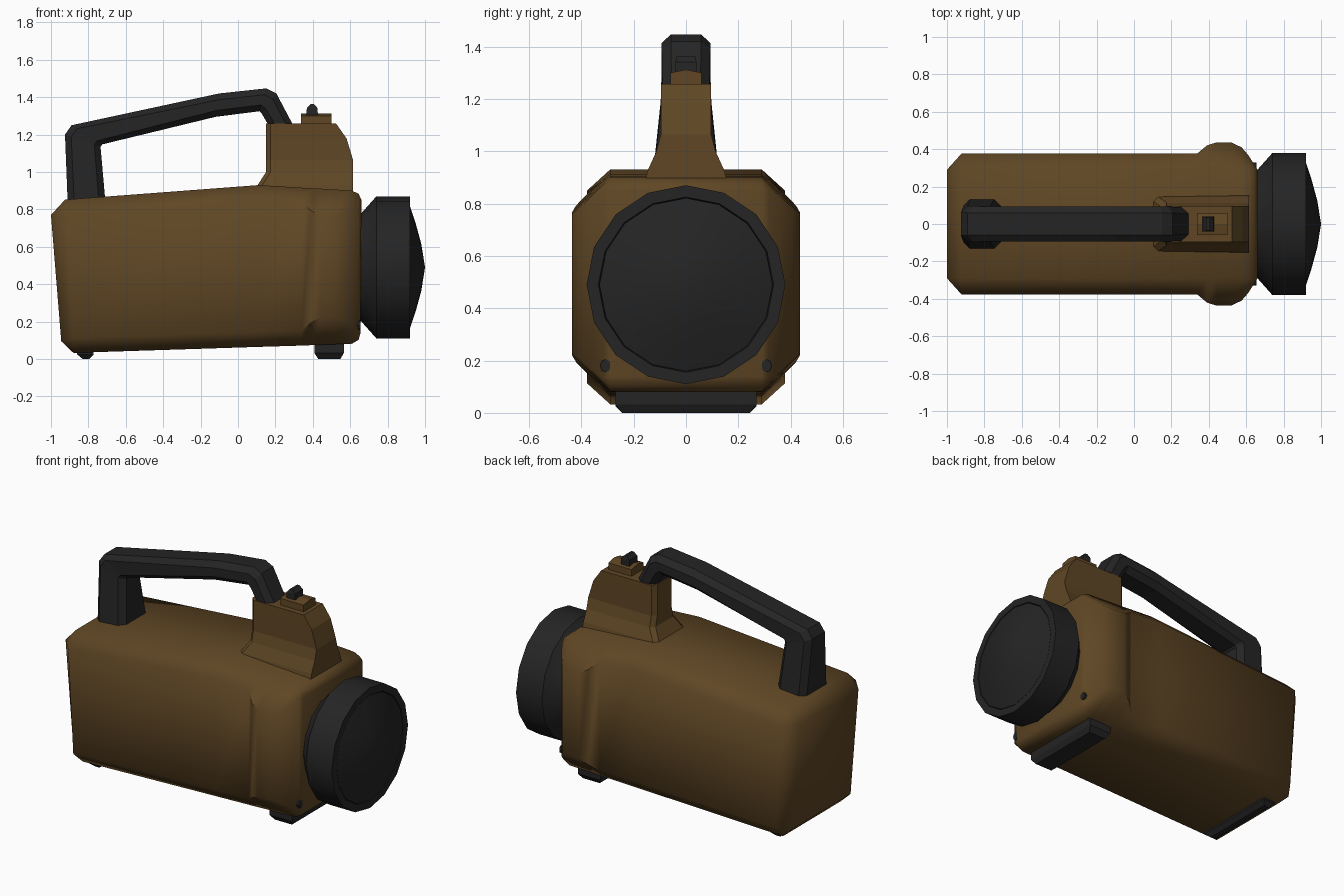
import bpy, bmesh, math
from mathutils import Vector

if "Cube" in bpy.data.objects:
    bpy.data.objects.remove(bpy.data.objects["Cube"])


def material(name, rgb):
    m = bpy.data.materials.new(name)
    m.diffuse_color = (*rgb, 1)
    m.use_nodes = True
    m.node_tree.nodes["Principled BSDF"].inputs["Base Color"].default_value = m.diffuse_color
    return m


BROWN = material("brown_plastic", (0.115, 0.062, 0.018))
BLACK = material("black_rubber", (0.018, 0.018, 0.018))


def loft(name, rings, mat, smooth=0):
    """Skin a list of equal-length point rings, cap the ends, smooth edges below an angle."""
    bm = bmesh.new()
    rows = [[bm.verts.new(p) for p in ring] for ring in rings]
    n = len(rows[0])
    for a, b in zip(rows, rows[1:]):
        for i in range(n):
            j = (i + 1) % n
            bm.faces.new((a[i], a[j], b[j], b[i]))
    bm.faces.new(rows[0])
    bm.faces.new(rows[-1])
    bmesh.ops.remove_doubles(bm, verts=bm.verts, dist=0.0005)
    bmesh.ops.recalc_face_normals(bm, faces=bm.faces)
    bm.normal_update()
    if smooth:
        for f in bm.faces:
            f.smooth = True
        for e in bm.edges:
            e.smooth = e.calc_face_angle(0) < math.radians(smooth)
    me = bpy.data.meshes.new(name)
    bm.to_mesh(me)
    bm.free()
    me.materials.append(mat)
    ob = bpy.data.objects.new(name, me)
    bpy.context.collection.objects.link(ob)
    return ob


def mirrored(half):
    return half + [(x, -y, z) for x, y, z in reversed(half)]


# Body: chamfered sections along x (x top, x bottom, z top, z bottom, half width, chamfer height)
def body_ring(xt, xb, zt, zb, w, d):
    def x_at(z):
        return xb + (xt - xb) * (z - zb) / (zt - zb)
    return mirrored([(xt, 0.29, zt), (x_at(zt - d), w, zt - d),
                     (x_at(zb + d), w, zb + d), (xb, 0.29, zb)])


body_sections = [
    (-1.0, -0.945, 0.77, 0.095, 0.29, 0),
    (-0.925, -0.88, 0.852, 0.033, 0.378, 0.08),
    (0.11, 0.11, 0.93, 0.065, 0.378, 0.08),
    (0.34, 0.34, 0.916, 0.072, 0.378, 0.08),
    (0.39, 0.39, 0.913, 0.074, 0.42, 0.12),
    (0.44, 0.44, 0.911, 0.076, 0.436, 0.145),
    (0.52, 0.52, 0.906, 0.079, 0.436, 0.145),
    (0.575, 0.575, 0.903, 0.08, 0.41, 0.125),
    (0.61, 0.61, 0.90, 0.082, 0.37, 0.09),
    (0.645, 0.645, 0.883, 0.103, 0.315, 0.03),
    (0.66, 0.655, 0.85, 0.14, 0.29, 0),
]
loft("body", [body_ring(*s) for s in body_sections], BROWN, 50)


# Lamp head: bezel and domed lens, 16-sided, turned about the x axis
def disc(x, r, n=16):
    return [(x, r * math.sin(math.tau * i / n), 0.49 + r * math.cos(math.tau * i / n))
            for i in range(n)]


loft("bezel", [disc(x, r) for x, r in
               [(0.64, 0.28), (0.66, 0.29), (0.74, 0.38), (0.92, 0.38), (0.92, 0.335), (0.90, 0.33)]],
     BLACK, 35)
loft("lens", [disc(x, r) for x, r in
              [(0.89, 0.331), (0.918, 0.331), (0.95, 0.235), (0.98, 0.125), (1.0, 0.0002)]],
     BLACK, 40)


# Handle: octagonal section swept between outer and inner profile points
def handle_ring(outer, inner, w):
    o, i = Vector((outer[0], 0, outer[1])), Vector((inner[0], 0, inner[1]))
    c = 0.035
    u = (i - o).normalized() * c
    pts = [(o, w - c), (o + u, w), (i - u, w), (i, w - c)]
    return mirrored([(p.x, y, p.z) for p, y in pts])


handle_sections = [
    ((-0.91, 0.82), (-0.708, 0.83), 0.135),
    ((-0.925, 1.20), (-0.735, 1.135), 0.097),
    ((-0.89, 1.25), (-0.725, 1.148), 0.095),
    ((-0.10, 1.42), (-0.12, 1.295), 0.093),
    ((0.15, 1.447), (0.115, 1.325), 0.093),
    ((0.205, 1.42), (0.127, 1.312), 0.093),
    ((0.295, 1.25), (0.172, 1.235), 0.09),
    ((0.31, 1.22), (0.19, 1.20), 0.08),
]
loft("handle", [handle_ring(*s) for s in handle_sections], BLACK)


# Handle mount: flared tower, chamfered at the back (z, back x, front x, half width)
mount_sections = [
    (0.88, 0.09, 0.615, 0.158), (0.93, 0.105, 0.615, 0.145), (1.0, 0.15, 0.615, 0.113),
    (1.065, 0.15, 0.615, 0.096), (1.18, 0.15, 0.58, 0.095), (1.258, 0.15, 0.525, 0.095),
]
loft("handle_mount",
     [mirrored([(b, w - 0.025, z), (b + 0.025, w, z), (f, w, z)]) for z, b, f, w in mount_sections],
     BROWN)


def box_ring(x0, x1, w, z):
    return mirrored([(x0, w, z), (x1, w, z)])


# Switch housing with a slightly ridged top, and the switch itself
loft("switch_housing",
     [[(x, -0.06, 1.25), (x, -0.06, 1.30), (x, 0, 1.312), (x, 0.06, 1.30), (x, 0.06, 1.25)]
      for x in (0.338, 0.50)], BROWN)
loft("switch", [box_ring(0.365, 0.428, 0.04, 1.29), box_ring(0.368, 0.425, 0.04, 1.342),
                box_ring(0.388, 0.405, 0.035, 1.364)], BLACK)

# Feet: strips across the underside
loft("front_foot", [box_ring(0.43, 0.548, 0.245, 0), box_ring(0.408, 0.566, 0.27, 0.033),
                    box_ring(0.408, 0.566, 0.27, 0.10)], BLACK)
loft("rear_foot", [box_ring(-0.83, -0.795, 0.245, 0), box_ring(-0.86, -0.772, 0.27, 0.025),
                   box_ring(-0.86, -0.772, 0.27, 0.06)], BLACK)

# Screws at the lower front corners
for side, name in ((-1, "front"), (1, "back")):
    loft(name + "_screw",
         [[(x, side * 0.308 + 0.02 * math.cos(math.tau * i / 8), 0.18 + 0.025 * math.sin(math.tau * i / 8))
           for i in range(8)] for x in (0.61, 0.655)], BLACK)
